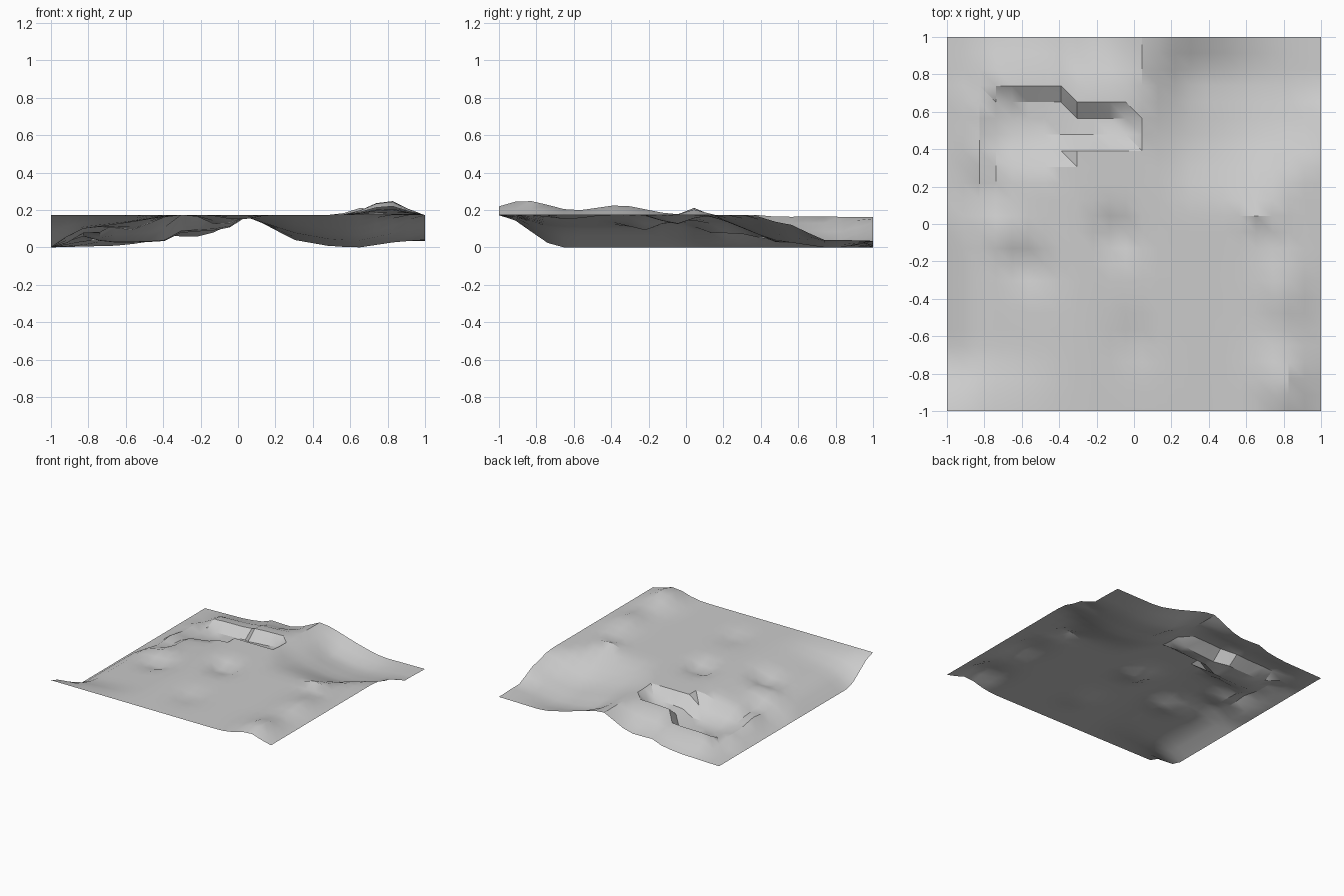
import bpy
import bmesh
import math

CELLS = 23          # the sheet is a square grid of cells
PLATEAU = 0.172     # level of the flat southern ground

default = bpy.data.objects.get("Cube")
if default:
    bpy.data.objects.remove(default, do_unlink=True)


def mix(a, b, t):
    return a + (b - a) * t


def ramp(low, high, value):
    """Smooth step from 0 at low to 1 at high."""
    t = min(1.0, max(0.0, (value - low) / (high - low)))
    return t * t * (3 - 2 * t)


def profile(points, value):
    """Height along a broken line of (position, height) points."""
    for (a, za), (b, zb) in zip(points, points[1:]):
        if value <= b:
            return mix(za, zb, max(0.0, (value - a) / (b - a)))
    return points[-1][1]


def mound(x, y, centre_x, centre_y, radius_x, radius_y, height):
    """Rounded hill, or hollow when the height is negative."""
    return height * math.exp(-((x - centre_x) / radius_x) ** 2
                             - ((y - centre_y) / radius_y) ** 2)


# Slopes that climb from the low left edge up to the plateau
WEST_STEEP = [(-1, 0), (-.91, .06), (-.83, .1), (-.6, .13), (-.35, PLATEAU)]
WEST_GENTLE = [(-1, 0), (-.91, .025), (-.83, .075), (-.74, .075), (-.65, .125),
               (-.35, PLATEAU)]

# Cross-sections from left to right: trough, bank behind it, back edge
TROUGH = [(-1, 0), (-.83, .06), (-.7, .025), (-.4, .03), (-.3, .08),
          (-.06, .095), (.04, .165), (.13, .13), (.3, .07), (.5, .03),
          (.65, .025), (.85, .06), (1, .12)]
BANK = [(-1, 0), (-.83, .03), (-.73, .085), (-.4, .09), (-.3, .155),
        (.05, .165), (.13, .13), (.3, .04), (.5, .005), (.65, 0),
        (.85, .03), (1, .04)]
BACK_EDGE = [(-1, 0), (-.62, .01), (-.48, .03), (-.37, .07), (-.25, .05),
             (-.13, .08), (.05, .165), (.15, .15), (.3, .105), (.42, .07),
             (.6, .03), (1, .035)]

# centre x, centre y, radius x, radius y, height
MOUNDS = [
    (.8, -.86, .14, .2, .08),       # corner ridge
    (.8, -.36, .12, .2, .055),      # middle ridge
    (.68, .06, .1, .06, .045),      # knoll
    (-.09, -.06, .09, .1, -.06),    # hollows in the plateau
    (0, -.63, .1, .12, -.025),
    (-.56, -.23, .11, .09, -.045),
    (-.83, .36, .05, .12, .025),    # rocks on the left slope
    (-.7, -.02, .12, .1, .035),
]


def ground(x, y):
    # Flat ground, falling to the left except in the front corner
    west = mix(profile(WEST_STEEP, x), profile(WEST_GENTLE, x), ramp(-.1, .15, y))
    z = mix(west, PLATEAU, 1 - ramp(-1, -.66, y))
    fade = ramp(-1, -.85, x) * (1 - ramp(.88, 1, x))
    z += fade * sum(mound(x, y, *m) for m in MOUNDS)
    # Trough, scarp and back edge, with the wide basin on the right
    basin = ramp(.05, .2, x)
    scarp_foot = .65 if x < -.35 else .57
    scarp_top = mix(scarp_foot + .085, .73, basin)
    rear = mix(profile(TROUGH, x), profile(BANK, x), ramp(scarp_foot, scarp_top, y))
    edge_start = mix(scarp_top + .03, .82, basin)
    rear = mix(rear, profile(BACK_EDGE, x), ramp(edge_start, 1, y))
    left_start = mix(.25, .39, ramp(-.45, -.3, x))
    start = mix(left_start, mix(.05, .33, ramp(.6, 1, x)), basin)
    floor = mix(.5, .57, basin)
    return max(0.0, mix(z, rear, ramp(start, floor, y)))


# Terrain sheet, every cell split along the same diagonal
bm = bmesh.new()
bmesh.ops.create_grid(bm, x_segments=CELLS, y_segments=CELLS, size=1)
for face in bm.faces[:]:
    corners = sorted(face.verts, key=lambda v: v.co.x - v.co.y)
    bmesh.utils.face_split(face, corners[0], corners[-1])
for v in bm.verts:
    v.co.z = ground(v.co.x, v.co.y)
mesh = bpy.data.meshes.new("terrain")
bm.to_mesh(mesh)
bm.free()
terrain = bpy.data.objects.new("terrain", mesh)
bpy.context.collection.objects.link(terrain)

# Plain grey ground colour
grey = bpy.data.materials.new("ground_grey")
grey.use_nodes = True
colour = (.6, .6, .6, 1)
grey.diffuse_color = colour
grey.node_tree.nodes["Principled BSDF"].inputs["Base Color"].default_value = colour
mesh.materials.append(grey)

bpy.context.view_layer.objects.active = terrain
terrain.select_set(True)
bpy.ops.object.shade_smooth_by_angle(angle=math.radians(30))
